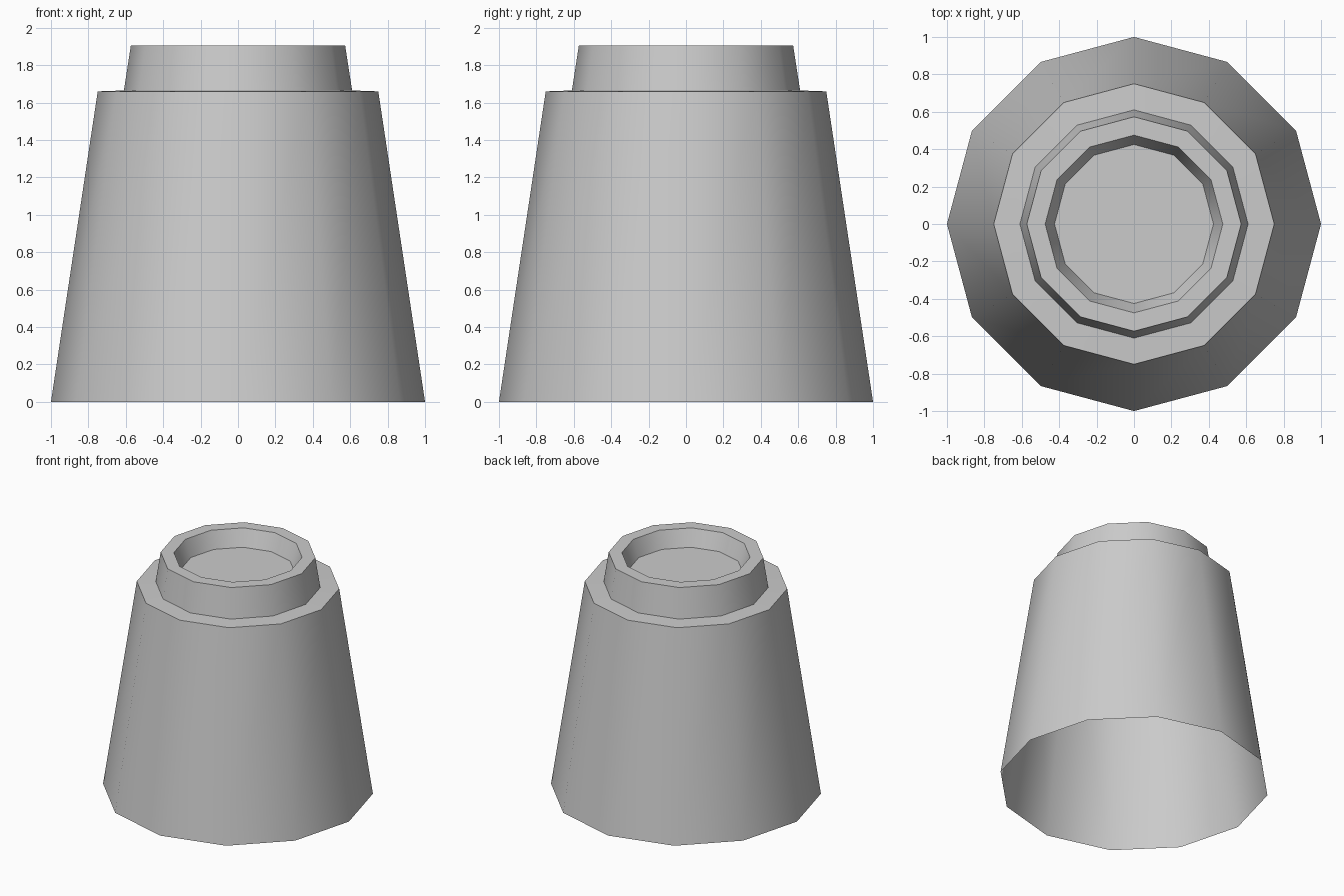
import bpy
import bmesh
import math

cube = bpy.data.objects.get("Cube")
if cube:
    bpy.data.objects.remove(cube, do_unlink=True)

SIDES = 12

# One plain grey material
grey = bpy.data.materials.new("light grey")
grey.use_nodes = True
colour = (0.6, 0.6, 0.6, 1)
grey.diffuse_color = colour
grey.node_tree.nodes["Principled BSDF"].inputs["Base Color"].default_value = colour


def lathe(name, profile, cap_last=False):
    """Turn (radius, height) points into a twelve-sided shell."""
    bm = bmesh.new()
    rings = []
    for radius, z in profile:
        rings.append([bm.verts.new((radius * math.cos(math.tau * i / SIDES),
                                    radius * math.sin(math.tau * i / SIDES), z))
                      for i in range(SIDES)])
    for low, high in zip(rings, rings[1:]):
        for i in range(SIDES):
            j = (i + 1) % SIDES
            bm.faces.new((low[i], low[j], high[j], high[i]))
    if cap_last:
        bm.faces.new(rings[-1])
    mesh = bpy.data.meshes.new(name)
    bm.to_mesh(mesh)
    bm.free()
    mesh.materials.append(grey)
    obj = bpy.data.objects.new(name, mesh)
    bpy.context.collection.objects.link(obj)
    bpy.ops.object.select_all(action="DESELECT")
    obj.select_set(True)
    bpy.context.view_layer.objects.active = obj
    bpy.ops.object.shade_smooth_by_angle(angle=math.radians(40))
    return obj


# Open-bottomed tapered body with a flat shoulder
lathe("tapered_body", [(1, 0), (0.75, 1.66), (0.61, 1.665)])

# Raised collar, flat rim and shallow recess with a floor
lathe("collar_and_recess",
      [(0.61, 1.665), (0.573, 1.905), (0.475, 1.905), (0.425, 1.77)],
      cap_last=True)
